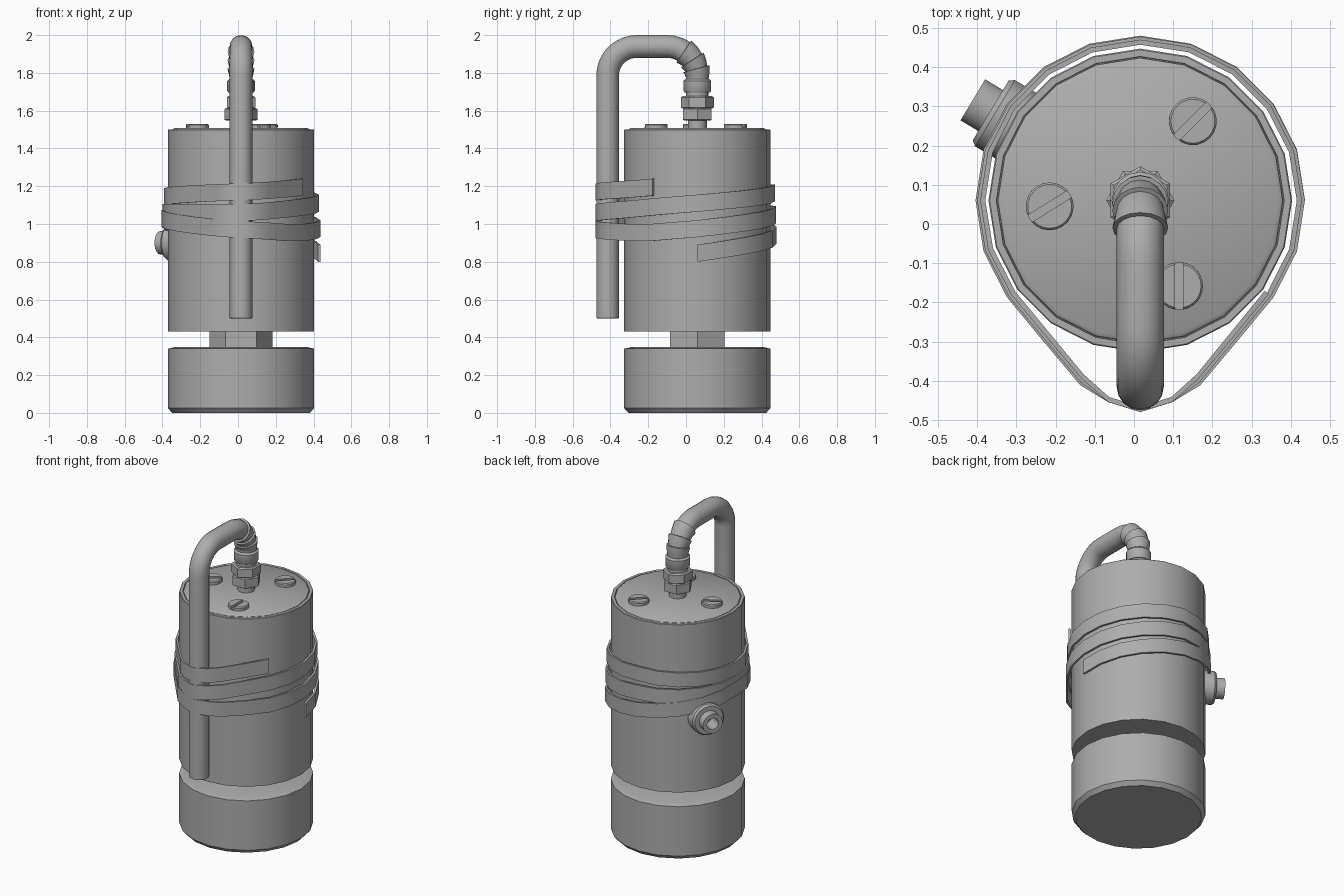
import bpy, bmesh
from math import sin, cos, pi, radians, asin
from mathutils import Matrix, Vector

if "Cube" in bpy.data.objects:
    bpy.data.objects.remove(bpy.data.objects["Cube"])

CX, CY = 0.016, 0.06   # axis of the canister

# dark grey metal for all parts
grey = bpy.data.materials.new("dark_grey")
grey.diffuse_color = (0.42, 0.42, 0.42, 1)
grey.use_nodes = True
grey.node_tree.nodes["Principled BSDF"].inputs["Base Color"].default_value = grey.diffuse_color


def finish(name, bm, angle=35):
    bmesh.ops.remove_doubles(bm, verts=bm.verts, dist=1e-5)
    bmesh.ops.recalc_face_normals(bm, faces=bm.faces)
    me = bpy.data.meshes.new(name)
    bm.to_mesh(me)
    bm.free()
    me.materials.append(grey)
    ob = bpy.data.objects.new(name, me)
    bpy.context.collection.objects.link(ob)
    bpy.ops.object.select_all(action='DESELECT')
    ob.select_set(True)
    bpy.context.view_layer.objects.active = ob
    bpy.ops.object.shade_smooth_by_angle(angle=radians(angle))
    return ob


def bridge(bm, rings):
    rings = [[bm.verts.new(p) for p in r] for r in rings]
    n = len(rings[0])
    for a, b in zip(rings, rings[1:]):
        for i in range(n):
            j = (i + 1) % n
            bm.faces.new((a[i], a[j], b[j], b[i]))
    bm.faces.new(rings[0])
    bm.faces.new(rings[-1])


def lathe(name, profile, n=20, turn=0.0, matrix=None):
    """Solid of revolution from (radius, height) points."""
    m = matrix or Matrix.Translation((CX, CY, 0))
    bm = bmesh.new()
    bridge(bm, [[m @ Vector((r * cos(turn + 2 * pi * i / n), r * sin(turn + 2 * pi * i / n), z))
                 for i in range(n)] for r, z in profile])
    return finish(name, bm)


def sweep(name, stations, n=16):
    """Round tube along (y, z, tangent angle, radius); angle 0 is up, 90 is towards -y."""
    bm = bmesh.new()
    rings = []
    for y, z, a, r in stations:
        rings.append([(CX + r * cos(t), y + r * sin(t) * cos(a), z + r * sin(t) * sin(a))
                      for t in (2 * pi * i / n for i in range(n))])
    bridge(bm, rings)
    return finish(name, bm)


# canister body, bottom cap and the hex neck between them
lathe("body", [(0.387, 0.43), (0.387, 1.498), (0.384, 1.501), (0.367, 1.501), (0.366, 1.494),
               (0.364, 1.494), (0.363, 1.501), (0.352, 1.508)])
lathe("bottom_cap", [(0.365, 0), (0.387, 0.025), (0.387, 0.34), (0.365, 0.345), (0.35, 0.349)])
lathe("neck", [(0.166, 0.33), (0.166, 0.45)], 6)

# slotted lid screws
for k, (x, y, slot) in enumerate([(0.15, 0.262, 45), (-0.215, 0.045, 32), (0.115, -0.158, 90)]):
    m = Matrix.Translation((x, y, 0)) @ Matrix.Rotation(radians(slot), 4, 'Z')
    bm = bmesh.new()
    bridge(bm, [[m @ Vector((0.061 * cos(i * pi / 10), 0.061 * sin(i * pi / 10), z))
                 for i in range(20)] for z in (1.49, 1.514)])
    a0 = asin(0.011 / 0.061)
    for side in (0, pi):
        arc = [side + a0 + (pi - 2 * a0) * i / 10 for i in range(11)]
        bridge(bm, [[m @ Vector((r * cos(a), r * sin(a), z)) for a in arc]
                    for r, z in ((0.061, 1.514), (0.061, 1.524), (0.056, 1.53))])
    finish(f"lid_screw_{k + 1}", bm)

# outlet fitting
lathe("outlet_stem", [(0.05, 1.5), (0.05, 1.56)], 16)
lathe("lower_nut", [(0.078, 1.547), (0.087, 1.552), (0.087, 1.608), (0.078, 1.614)], 6)
lathe("upper_nut", [(0.078, 1.612), (0.087, 1.618), (0.087, 1.67), (0.078, 1.677)], 6, pi / 6)
lathe("outlet_collar", [(0.055, 1.67), (0.055, 1.695), (0.066, 1.695), (0.073, 1.705),
                        (0.073, 1.758), (0.062, 1.768)], 16)

# drain hose bent over the lid and down the front
BY, BZ, BR = -0.10, 1.78, 0.16


def elbow(deg, r):
    a = radians(deg)
    return (BY + BR * cos(a), BZ + BR * sin(a), a, r)


path = [(CY, 1.67, 0, 0.06)] + [elbow(d, 0.06) for d in range(0, 91, 10)]
path += [(-0.26 - 0.155 * sin(radians(d)), 1.785 + 0.155 * cos(radians(d)), radians(90 + d), 0.06)
         for d in range(0, 91, 10)]
path += [(-0.415, 0.503, pi, 0.06), (-0.415, 0.5, pi, 0.056)]
sweep("hose", path)

# flared ribs on the elbow
for k, (d0, d1) in enumerate([(-2, 15), (16, 33), (34, 56)]):
    sweep(f"elbow_rib_{k + 1}", [elbow(d0, 0.061), elbow((d0 + d1) / 2, 0.066),
                                 elbow(d1, 0.071), elbow(d1 + 0.5, 0.06)])

# side port, hollow
axis = radians(149)
port = (Matrix.Translation((CX, CY, 0.9)) @ Matrix.Rotation(axis, 4, 'Z')
        @ Matrix.Rotation(pi / 2, 4, 'Y'))
lathe("side_port", [(0.1, 0.35), (0.1, 0.432), (0.09, 0.445), (0.062, 0.445), (0.062, 0.498),
                    (0.036, 0.498), (0.036, 0.40)], 18, 0, port)

# strap wound three turns around body and hose: (degrees, height of its centre line)
keys = [(-36, 1.195), (-90, 1.17), (-180, 1.145), (-270, 1.165), (-360, 1.11), (-450, 1.06),
        (-540, 1.06), (-630, 1.05), (-720, 0.975), (-765, 0.95), (-810, 0.97), (-900, 1.03),
        (-990, 0.94), (-1080, 0.845)]


def strap_height(s):
    for (a, za), (b, zb) in zip(keys, keys[1:]):
        if s >= b:
            return za + (zb - za) * (s - a) / (b - a)
    return keys[-1][1]


rings = []
for s in range(-36, -1081, -9):
    d = (s + 90 + 180) % 360 - 180          # angle away from the hose
    if s % 18 and abs(d) > 10:
        continue
    outer = 0.405 + 0.015 * min(1, (-36 - s) / 700)
    r = outer
    if abs(d) < 50:
        tip = 0.527 if abs(d) < 5 else 0.508
        r = min(tip + outer * 0.03, outer / cos(radians(50 - abs(d))))
    z, c, sn = strap_height(s), cos(radians(s)), sin(radians(s))
    rings.append([(CX + q * c, CY + q * sn, z + h) for q, h in
                  ((r, -0.045), (r, 0.045), (r - 0.013, 0.045), (r - 0.013, -0.045))])
bm = bmesh.new()
bridge(bm, rings)
finish("strap", bm)
